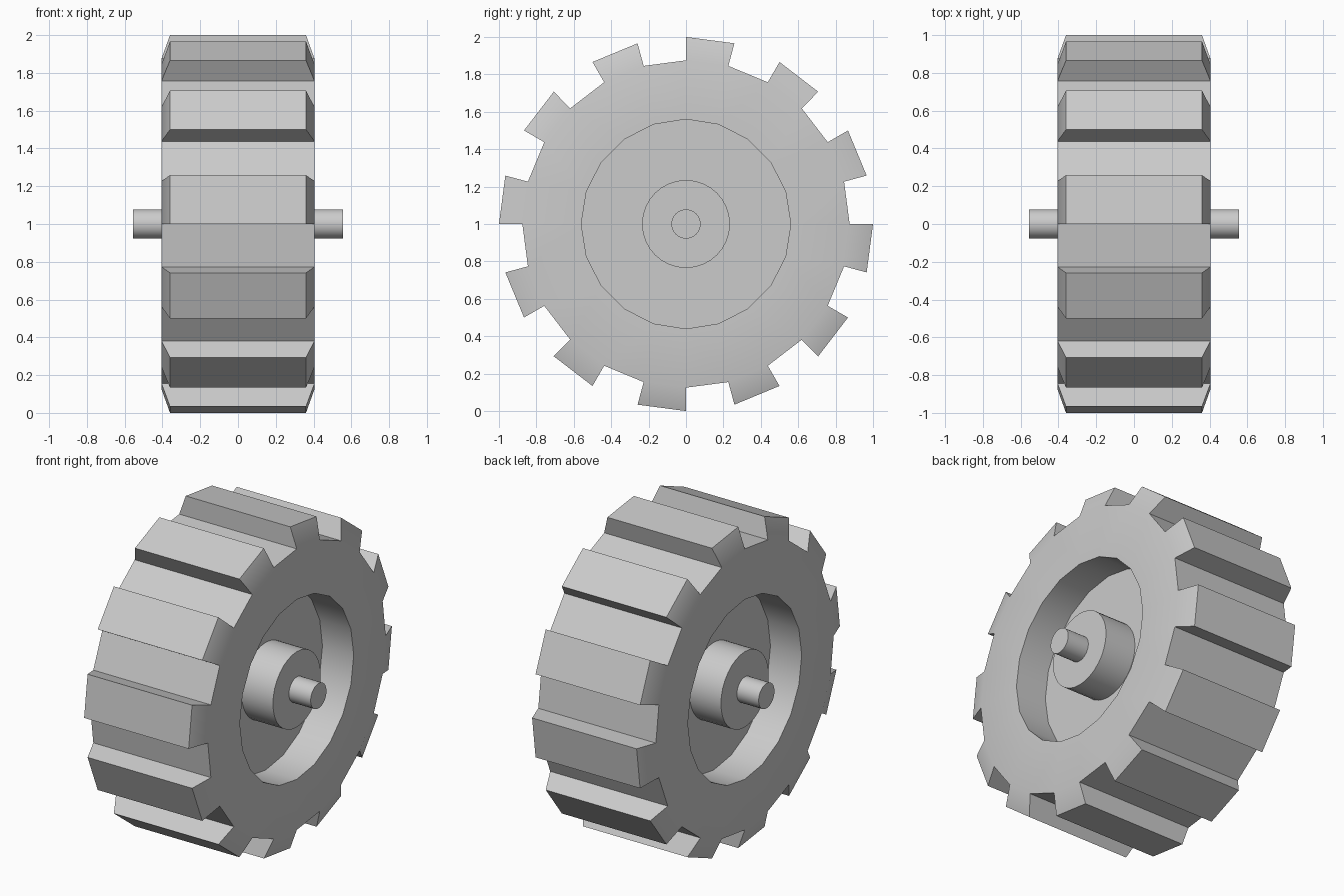
import bpy, bmesh
from math import sin, cos, pi, radians

cube = bpy.data.objects.get("Cube")
if cube:
    bpy.data.objects.remove(cube, do_unlink=True)

HALF, TREAD_HALF = 0.405, 0.36      # half widths of tyre body and tread tops
R_BODY, R_TREAD, R_RECESS = 0.875, 1.0, 0.56
FLOOR, SEGMENTS, RECESS_SIDES = 0.19, 24, 20
CENTRE_Z = 1.0

grey = bpy.data.materials.new("light_grey")
grey.use_nodes = True
colour = (0.6, 0.6, 0.6, 1)
grey.diffuse_color = colour
grey.node_tree.nodes["Principled BSDF"].inputs["Base Color"].default_value = colour


def ring(bm, x, radius, count):
    """Circle of vertices around the x axis, starting at the top."""
    return [bm.verts.new((x, radius * sin(2 * pi * i / count), radius * cos(2 * pi * i / count)))
            for i in range(count)]


def skin(bm, a, b):
    """Quads joining two equal rings."""
    n = len(a)
    return [bm.faces.new((a[i], a[(i + 1) % n], b[(i + 1) % n], b[i])) for i in range(n)]


def loop_edges(bm, verts):
    n = len(verts)
    return [bm.edges.get((verts[i], verts[(i + 1) % n])) for i in range(n)]


def finish(bm, name):
    bmesh.ops.recalc_face_normals(bm, faces=bm.faces)
    mesh = bpy.data.meshes.new(name)
    bm.to_mesh(mesh)
    bm.free()
    mesh.materials.append(grey)
    obj = bpy.data.objects.new(name, mesh)
    obj.location.z = CENTRE_Z
    bpy.context.collection.objects.link(obj)
    bpy.ops.object.select_all(action='DESELECT')
    obj.select_set(True)
    bpy.context.view_layer.objects.active = obj
    bpy.ops.object.shade_smooth_by_angle(angle=radians(30))
    return obj


def cylinder(name, radius, x0, x1, sides):
    bm = bmesh.new()
    a, b = ring(bm, x0, radius, sides), ring(bm, x1, radius, sides)
    skin(bm, a, b)
    bm.faces.new(a)
    bm.faces.new(b)
    return finish(bm, name)


# Tyre with recessed sides
bm = bmesh.new()
left, right = (ring(bm, s * HALF, R_BODY, SEGMENTS) for s in (1, -1))
outer = skin(bm, left, right)
for side, rim in ((1, left), (-1, right)):
    lip = ring(bm, side * HALF, R_RECESS, RECESS_SIDES)
    floor = ring(bm, side * FLOOR, R_RECESS, RECESS_SIDES)
    skin(bm, lip, floor)
    bm.faces.new(floor)
    bmesh.ops.triangle_fill(bm, use_beauty=True,
                            edges=loop_edges(bm, rim) + loop_edges(bm, lip))

# Tread blocks: every second outer face raised and narrowed
blocks = bmesh.ops.extrude_face_region(bm, geom=outer[::2])
for v in blocks["geom"]:
    if isinstance(v, bmesh.types.BMVert):
        v.co.x *= TREAD_HALF / HALF
        v.co.y *= R_TREAD / R_BODY
        v.co.z *= R_TREAD / R_BODY
bmesh.ops.delete(bm, geom=[f for f in outer[::2] if f.is_valid], context='FACES_ONLY')
finish(bm, "tyre")

# Hubs and axle stubs
for side, label in ((1, "left"), (-1, "right")):
    cylinder(label + "_hub", 0.235, side * FLOOR, side * HALF, 32)
    cylinder(label + "_axle", 0.078, side * HALF, side * 0.555, 32)
